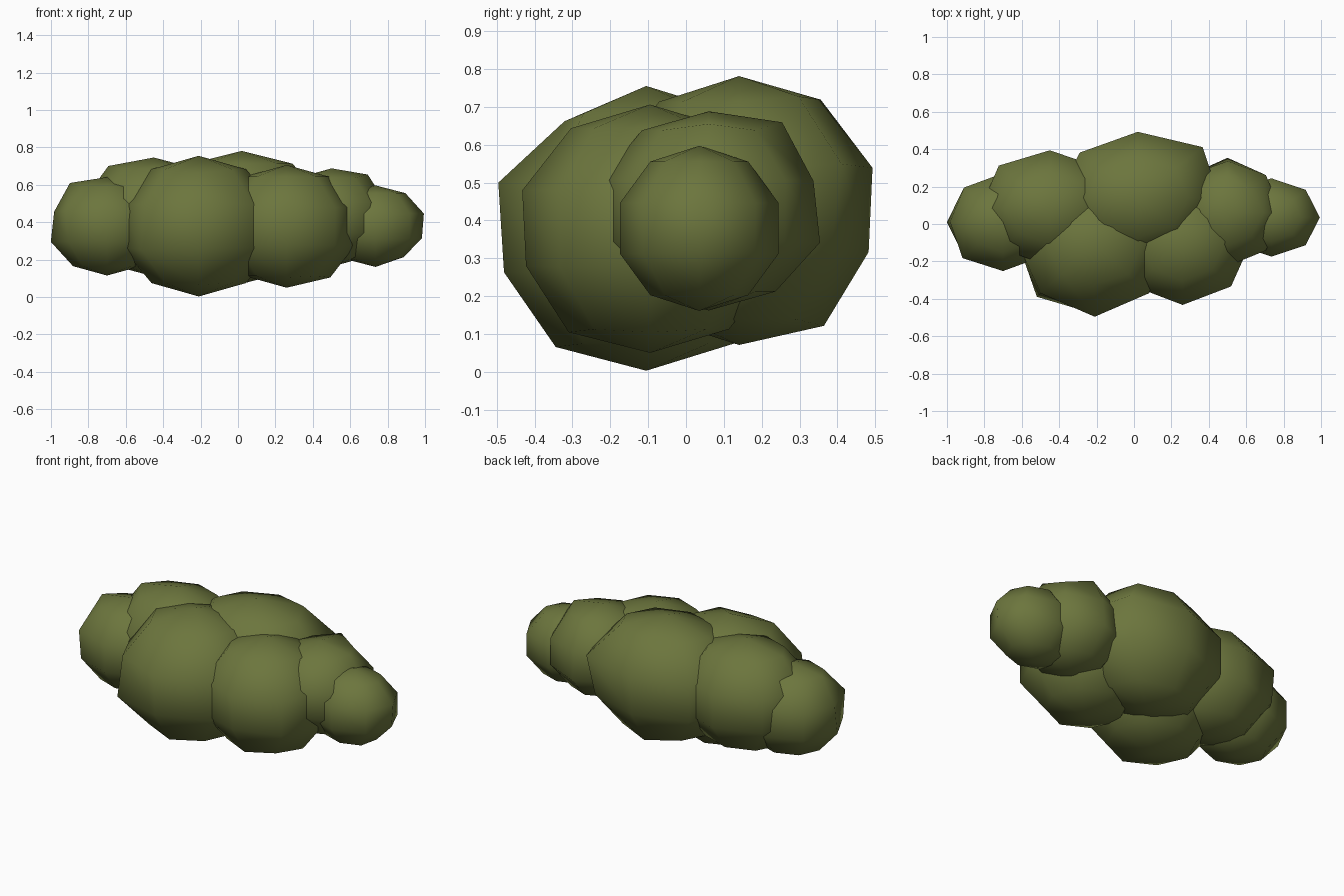
import bpy, bmesh, math
from mathutils import Vector

if "Cube" in bpy.data.objects:
    bpy.data.objects.remove(bpy.data.objects["Cube"])

leaf = bpy.data.materials.new("olive_leaf_green")
leaf.diffuse_color = (0.150, 0.180, 0.047, 1)
leaf.use_nodes = True
leaf.node_tree.nodes["Principled BSDF"].inputs["Base Color"].default_value = leaf.diffuse_color

SEGS, RINGS = 8, 5


def leaf_clump(name, centre, radii, bumps=None):
    """Coarse 8 x 5 ball; bumps maps (ring from top, segment) to a push factor."""
    bumps = bumps or {}
    bm = bmesh.new()
    c, r = Vector(centre), Vector(radii)

    def point(ring, seg):
        lat = math.pi * (0.5 - ring / RINGS)
        lon = 2 * math.pi * seg / SEGS
        d = Vector((math.cos(lat) * math.cos(lon), math.cos(lat) * math.sin(lon), math.sin(lat)))
        return bm.verts.new(c + d * r * bumps.get((ring, seg), 1.0))

    top, bottom = point(0, 0), point(RINGS, 0)
    rows = [[point(i, s) for s in range(SEGS)] for i in range(1, RINGS)]
    for s in range(SEGS):
        n = (s + 1) % SEGS
        bm.faces.new((top, rows[0][s], rows[0][n]))
        bm.faces.new((bottom, rows[-1][n], rows[-1][s]))
        for a, b in zip(rows, rows[1:]):
            bm.faces.new((a[s], b[s], b[n], a[n]))
    for f in bm.faces:
        f.smooth = True
    me = bpy.data.meshes.new(name)
    bm.to_mesh(me)
    bm.free()
    me.materials.append(leaf)
    ob = bpy.data.objects.new(name, me)
    bpy.context.collection.objects.link(ob)


# segments: 0 = +x, 2 = back, 4 = -x, 6 = front
leaf_clump("front_left_clump", (-0.21, -0.105, 0.379), (0.43, 0.395, 0.376),
           {(1, 6): 0.93, (2, 6): 1.04, (3, 5): 1.07, (4, 6): 1.03})
leaf_clump("back_middle_clump", (0.02, 0.14, 0.426), (0.46, 0.36, 0.355),
           {(1, 2): 1.02, (2, 1): 1.12, (2, 2): 1.03, (1, 1): 1.05, (4, 2): 1.06})
leaf_clump("front_right_clump", (0.26, -0.095, 0.378), (0.385, 0.355, 0.328),
           {(3, 6): 0.97, (4, 6): 1.03, (4, 0): 1.03})
leaf_clump("back_left_clump", (-0.45, 0.085, 0.428), (0.39, 0.325, 0.318),
           {(1, 4): 1.06, (2, 3): 1.04})
leaf_clump("back_right_clump", (0.50, 0.06, 0.425), (0.305, 0.30, 0.263),
           {(1, 2): 1.10, (2, 2): 0.97, (3, 2): 1.03, (1, 0): 1.08})
leaf_clump("far_left_clump", (-0.70, 0.01, 0.378), (0.31, 0.275, 0.263),
           {(1, 4): 1.09, (2, 4): 0.96, (3, 4): 1.02, (2, 5): 1.04})
leaf_clump("far_right_clump", (0.735, 0.035, 0.379), (0.272, 0.22, 0.218),
           {(2, 0): 1.0, (3, 0): 0.96, (4, 0): 0.94})
